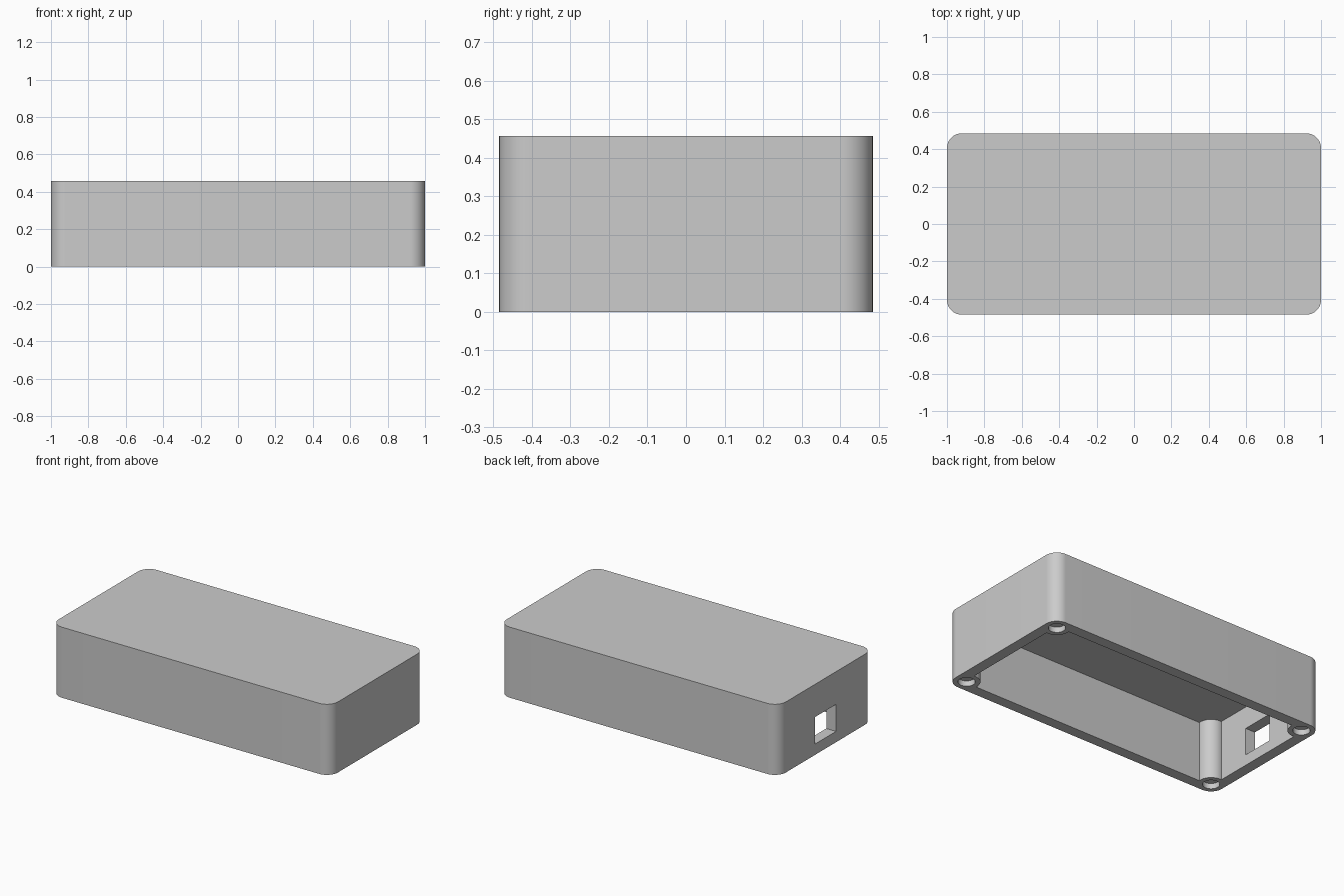
import bpy, bmesh
from math import pi, sin, cos, acos

if "Cube" in bpy.data.objects:
    bpy.data.objects.remove(bpy.data.objects["Cube"], do_unlink=True)

HALF_X, HALF_Y, HEIGHT = 1.0, 0.485, 0.457
RADIUS = 0.08            # outer corners and the corner posts
WALL = 0.07
CX, CY = HALF_X - RADIUS, HALF_Y - RADIUS

grey = bpy.data.materials.new("plain grey")
grey.use_nodes = True
colour = (0.6, 0.6, 0.6, 1)
grey.diffuse_color = colour
grey.node_tree.nodes["Principled BSDF"].inputs["Base Color"].default_value = colour


def arc(cx, cy, r, start, end, steps):
    return [(cx + r * cos(start + (end - start) * i / steps),
             cy + r * sin(start + (end - start) * i / steps)) for i in range(steps + 1)]


def prism(name, outline, z0, z1):
    """Extrude a counter-clockwise outline upwards."""
    bm = bmesh.new()
    base = bm.faces.new([bm.verts.new((x, y, z0)) for x, y in outline])
    top = bmesh.ops.extrude_face_region(bm, geom=[base])["geom"]
    bmesh.ops.translate(bm, vec=(0, 0, z1 - z0),
                        verts=[v for v in top if isinstance(v, bmesh.types.BMVert)])
    if base not in bm.faces[:]:
        bm.faces.new([v for v in bm.verts if v.co.z == z0])
    bmesh.ops.recalc_face_normals(bm, faces=bm.faces)
    mesh = bpy.data.meshes.new(name)
    bm.to_mesh(mesh)
    bm.free()
    mesh.materials.append(grey)
    obj = bpy.data.objects.new(name, mesh)
    bpy.context.collection.objects.link(obj)
    return obj


corners = [(CX, CY), (-CX, CY), (-CX, -CY), (CX, -CY)]

# Outer block with rounded upright corners
outline, hollow = [], []
for i, (x, y) in enumerate(corners):
    a = i * pi / 2
    outline += arc(x, y, RADIUS, a, a + pi / 2, 16)
    # Inner outline goes around each post on the cavity side
    meet = acos((RADIUS - WALL) / RADIUS)
    hollow += arc(x, y, RADIUS, a - meet + 2 * pi, a + pi / 2 + meet, 20)
case = prism("case_shell", outline, 0, HEIGHT)

# Cavity open underneath, port through one end, shallow sockets in the posts
cutters = [prism("cavity_cutter", hollow, -0.1, HEIGHT - WALL)]
port = [(-1.1, -0.107), (-0.85, -0.107), (-0.85, 0.107), (-1.1, 0.107)]
cutters.append(prism("port_cutter", port, 0.07, 0.245))
for x, y in corners:
    cutters.append(prism("socket_cutter", arc(x, y, 0.05, 0, 2 * pi, 32)[:-1], -0.1, 0.035))

bpy.context.view_layer.objects.active = case
for cutter in cutters:
    cutter.hide_render = True
    mod = case.modifiers.new("cut", 'BOOLEAN')
    mod.operation = 'DIFFERENCE'
    mod.solver = 'EXACT'
    mod.object = cutter
    bpy.ops.object.modifier_apply(modifier=mod.name)
    bpy.data.objects.remove(cutter, do_unlink=True)

bpy.ops.object.select_all(action='DESELECT')
case.select_set(True)
bpy.ops.object.shade_smooth_by_angle(angle=pi / 6)
